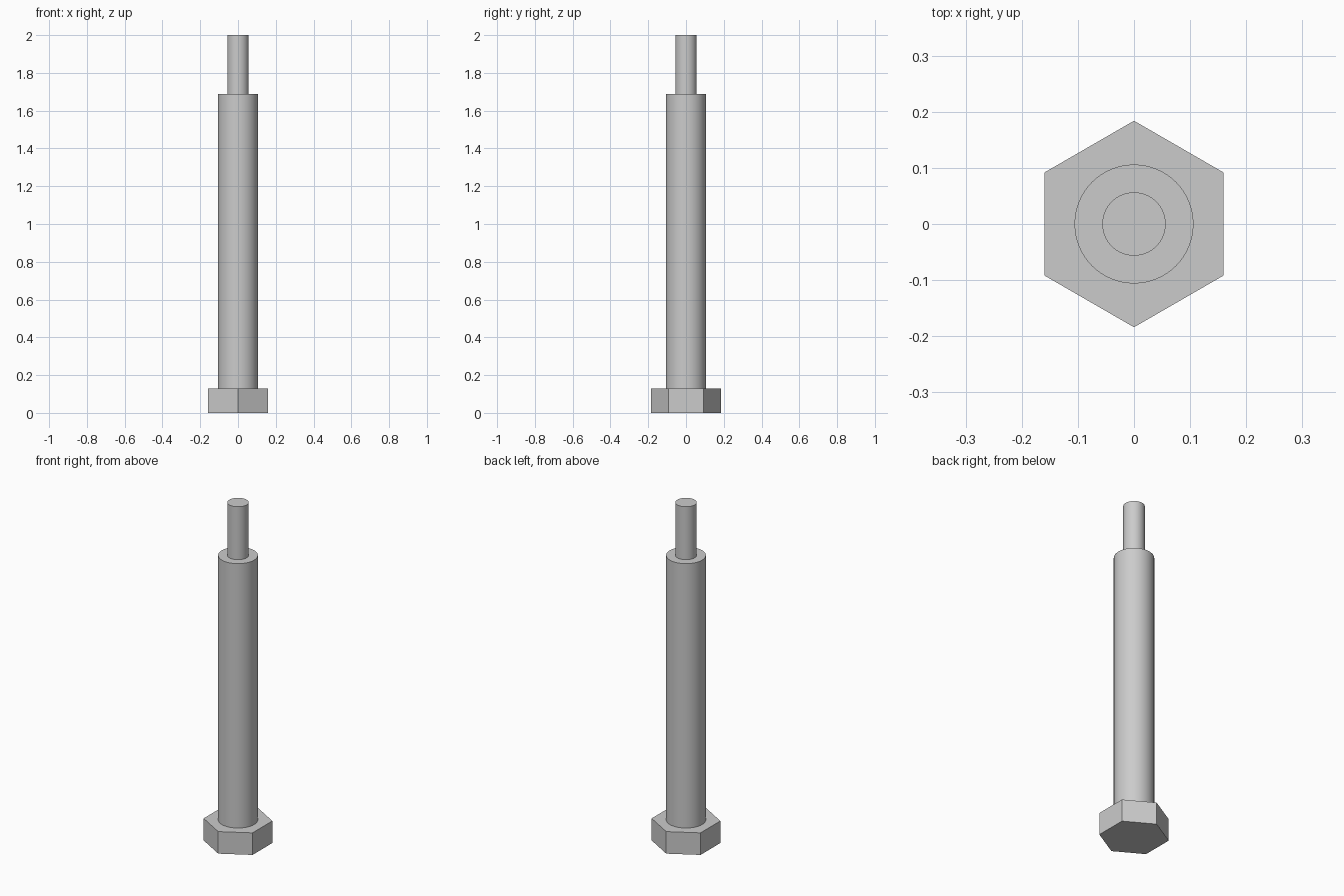
import bpy
import bmesh
from math import cos, sin, pi, radians

cube = bpy.data.objects.get("Cube")
if cube:
    bpy.data.objects.remove(cube, do_unlink=True)

# Single plain steel colour
steel = bpy.data.materials.new("steel_grey")
steel.use_nodes = True
colour = (0.6, 0.6, 0.6, 1)
steel.diffuse_color = colour
steel.node_tree.nodes["Principled BSDF"].inputs["Base Color"].default_value = colour


def prism(name, radius, bottom, top, sides, base=False, smooth=False):
    """Upright prism with a corner on the y axis; the base is left open where it is seated."""
    bm = bmesh.new()
    angles = [pi / 2 + 2 * pi * i / sides for i in range(sides)]
    low, high = ([bm.verts.new((radius * cos(a), radius * sin(a), z)) for a in angles]
                 for z in (bottom, top))
    for i in range(sides):
        j = (i + 1) % sides
        bm.faces.new((low[i], low[j], high[j], high[i]))
    bm.faces.new(high)
    if base:
        bm.faces.new(low[::-1])
    mesh = bpy.data.meshes.new(name)
    bm.to_mesh(mesh)
    bm.free()
    mesh.materials.append(steel)
    obj = bpy.data.objects.new(name, mesh)
    bpy.context.collection.objects.link(obj)
    if smooth:
        bpy.ops.object.select_all(action="DESELECT")
        obj.select_set(True)
        bpy.context.view_layer.objects.active = obj
        bpy.ops.object.shade_smooth_by_angle(angle=radians(30))
    return obj


# Hexagonal head, long shank and narrow end pin
prism("hex_head", 0.184, 0, 0.13, 6, base=True)
prism("shank", 0.106, 0.13, 1.688, 64, smooth=True)
prism("end_pin", 0.0565, 1.688, 2, 64, smooth=True)
